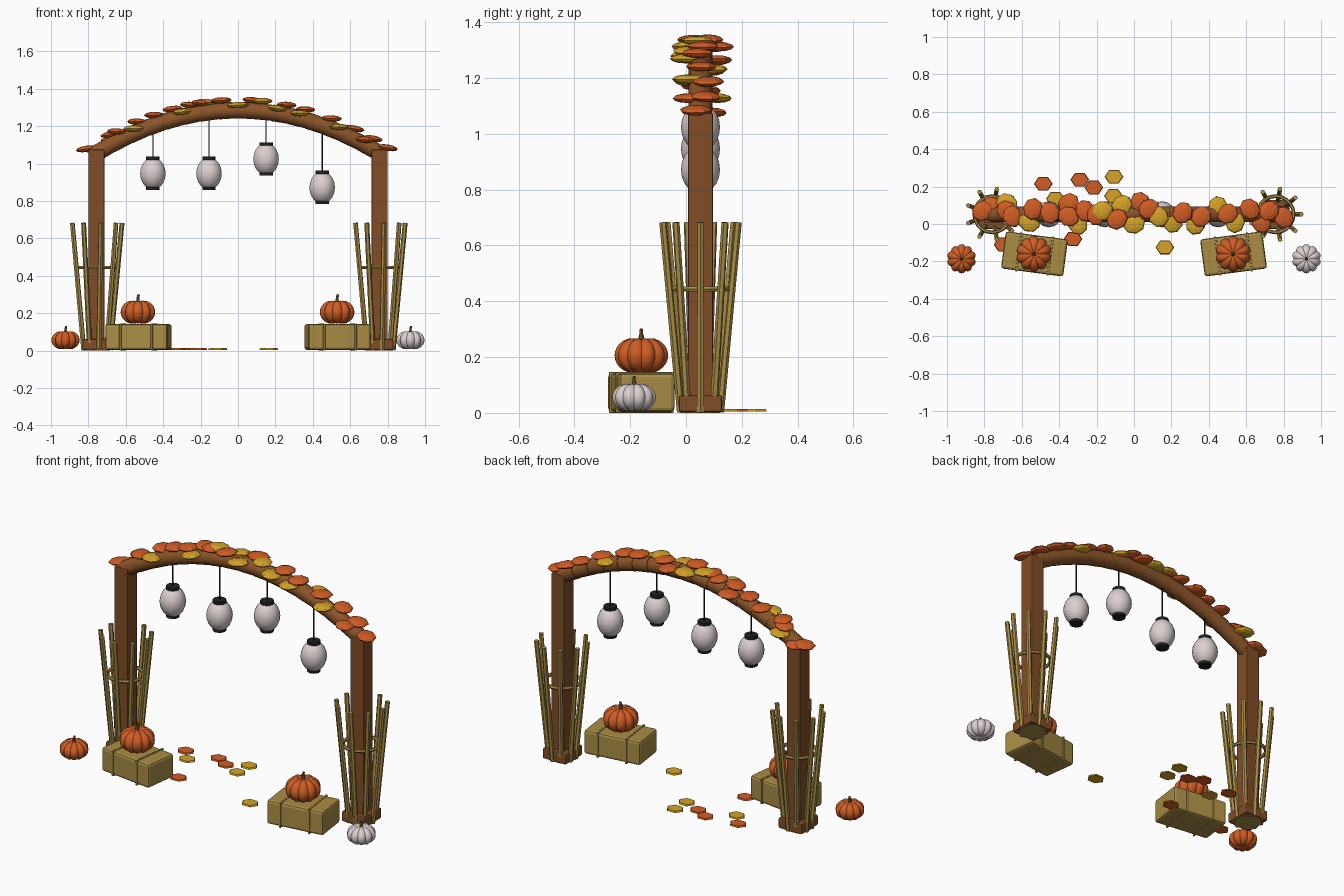
import bpy, bmesh, math, random
from mathutils import Vector, Matrix

if "Cube" in bpy.data.objects:
    bpy.data.objects.remove(bpy.data.objects["Cube"])

random.seed(4)
YC = 0.052  # depth of the arch plane

def mat(name, r, g, b):
    m = bpy.data.materials.new(name)
    m.diffuse_color = (r, g, b, 1)
    m.use_nodes = True
    m.node_tree.nodes["Principled BSDF"].inputs["Base Color"].default_value = m.diffuse_color
    return m

POST = mat("post_brown", 0.22, 0.075, 0.02)
BEAM = mat("beam_brown", 0.26, 0.09, 0.022)
STRAW = mat("straw", 0.40, 0.27, 0.06)
ORANGE = mat("pumpkin_orange", 0.62, 0.11, 0.018)
RUST = mat("leaf_orange", 0.65, 0.11, 0.018)
GOLD = mat("leaf_gold", 0.67, 0.37, 0.02)
WHITE = mat("warm_white", 0.72, 0.63, 0.63)
BLACK = mat("lantern_black", 0.015, 0.015, 0.015)
STEM = mat("stem_brown", 0.17, 0.10, 0.025)

def finish(name, bm, material, smooth=None):
    me = bpy.data.meshes.new(name)
    bm.to_mesh(me)
    bm.free()
    me.materials.append(material)
    ob = bpy.data.objects.new(name, me)
    bpy.context.collection.objects.link(ob)
    if smooth:
        bpy.ops.object.select_all(action='DESELECT')
        ob.select_set(True)
        bpy.context.view_layer.objects.active = ob
        bpy.ops.object.shade_smooth_by_angle(angle=math.radians(smooth))
    return ob

def rod(bm, a, b, r1, r2=None, sides=8):
    """Cylinder or cone between two points."""
    a, b = Vector(a), Vector(b)
    d = b - a
    m = Matrix.Translation((a + b) / 2) @ d.to_track_quat('Z', 'Y').to_matrix().to_4x4()
    bmesh.ops.create_cone(bm, cap_ends=True, segments=sides, radius1=r1,
                          radius2=r1 if r2 is None else r2, depth=d.length, matrix=m)

def box(name, loc, size, material, bevel=0.0, rot=0.0):
    bm = bmesh.new()
    bmesh.ops.create_cube(bm, size=1, matrix=Matrix.Diagonal((*size, 1)))
    if bevel:
        bmesh.ops.bevel(bm, geom=bm.edges[:], offset=bevel, segments=2,
                        profile=0.5, affect='EDGES')
    bm.transform(Matrix.Translation(loc) @ Matrix.Rotation(rot, 4, 'Z'))
    return finish(name, bm, material)

def beam_z(x):
    return 1.285 - 0.4 * x * x

# posts, feet and corn stalk bundles
for side, px in (("left", -0.757), ("right", 0.757)):
    box(side + "_post", (px, YC, 0.54), (0.085, 0.088, 1.07), POST, 0.004)
    box(side + "_post_foot", (px, YC, 0.033), (0.15, 0.155, 0.06), POST, 0.008)
    bm = bmesh.new()
    for i in range(9):
        a = 2 * math.pi * i / 9
        c, s = math.cos(a), math.sin(a)
        rod(bm, (px + 0.072 * c, YC + 0.072 * s, 0.003),
            (px + 0.137 * c, YC + 0.137 * s, 0.683), 0.014, 0.013, 6)
    rod(bm, (px, YC, 0.0), (px, YC, 0.006), 0.075, None, 9)
    finish(side + "_corn_stalks", bm, STRAW)
    bpy.ops.mesh.primitive_torus_add(major_radius=0.097, minor_radius=0.01,
                                     major_segments=20, minor_segments=6,
                                     location=(px, YC, 0.444))
    ring = bpy.context.object
    ring.name = side + "_stalk_tie"
    ring.data.materials.append(STRAW)

# arched beam made of short overlapping logs
bm = bmesh.new()
N = 16
pts = [Vector((x, YC, beam_z(x))) for x in (-0.765 + 1.53 * i / N for i in range(N + 1))]
for p, q in zip(pts, pts[1:]):
    e = (q - p) * 0.08
    rod(bm, p - e, q + e, 0.045, 0.042, 10)
finish("arched_beam", bm, BEAM, 40)

# hanging lanterns
for i, (x, z) in enumerate([(-0.455, 0.947), (-0.155, 0.947), (0.15, 1.024), (0.45, 0.872)], 1):
    bm = bmesh.new()
    bmesh.ops.create_uvsphere(bm, u_segments=14, v_segments=10, radius=1,
                              matrix=Matrix.Translation((x, YC, z)) @ Matrix.Diagonal((0.07, 0.07, 0.086, 1)))
    finish(f"lantern_{i}_shade", bm, WHITE, 40)
    bm = bmesh.new()
    rod(bm, (x, YC, z + 0.066), (x, YC, z + 0.09), 0.036, None, 12)
    rod(bm, (x, YC, z - 0.088), (x, YC, z - 0.066), 0.036, None, 12)
    rod(bm, (x, YC, z + 0.085), (x, YC, beam_z(x) - 0.03), 0.004, None, 6)
    finish(f"lantern_{i}_caps_and_cord", bm, BLACK)

# straw bales with two raised straps
for side, s in (("left", -1), ("right", 1)):
    rot = s * math.radians(7.5)
    bx, by = s * 0.532, -0.16
    box(side + "_bale", (bx, by, 0.073), (0.335, 0.2, 0.138), STRAW, 0.014, rot)
    for k, d in (("inner", -0.085), ("outer", 0.085)):
        box(f"{side}_bale_{k}_strap", (bx + d * math.cos(rot), by + d * math.sin(rot), 0.073),
            (0.011, 0.21, 0.146), STRAW, 0.003, rot)

# ribbed pumpkins
def pumpkin(name, x, y, z0, r, h, material):
    bm = bmesh.new()
    bmesh.ops.create_uvsphere(bm, u_segments=40, v_segments=14, radius=1)
    for v in bm.verts:
        a = math.atan2(v.co.y, v.co.x)
        rad = math.hypot(v.co.x, v.co.y)
        rib = 0.88 + 0.12 * abs(math.sin(5 * a)) ** 0.7
        fat = rad ** 0.85 / rad if rad > 1e-4 else 1
        dip = 1 - 0.15 * max(0, 1 - rad * 2)
        v.co = Vector((x + v.co.x * fat * rib * r, y + v.co.y * fat * rib * r,
                       z0 + h / 2 + v.co.z * dip * h / 2 * (0.5 + 0.5 * rib)))
    finish(name, bm, material, 35)
    bm = bmesh.new()
    top = z0 + h * 0.88
    rod(bm, (x, y, top), (x, y, top + r * 0.25), r * 0.13, r * 0.08, 6)
    rod(bm, (x, y, top + r * 0.22), (x + r * 0.04, y, top + r * 0.45), r * 0.08, r * 0.07, 6)
    finish(name + "_stem", bm, STEM)

pumpkin("left_bale_pumpkin", -0.535, -0.16, 0.138, 0.096, 0.136, ORANGE)
pumpkin("right_bale_pumpkin", 0.53, -0.16, 0.138, 0.096, 0.136, ORANGE)
pumpkin("left_ground_pumpkin", -0.922, -0.186, 0.003, 0.078, 0.106, ORANGE)
pumpkin("white_ground_pumpkin", 0.922, -0.186, 0.003, 0.078, 0.106, WHITE)

# plump leaves along the beam, grouped by colour: (x, y)
BEAM_LEAVES = {
    "orange": (RUST, [(-.81, .07), (-.77, .09), (-.68, .07), (-.65, .04), (-.54, .08), (-.45, .06),
                      (-.35, .11), (-.35, .04), (-.26, .07), (-.2, .05), (-.09, .025), (.035, .115),
                      (.08, .08), (.26, .06), (.36, .04), (.5, .055), (.62, .08), (.68, .01),
                      (.72, .07), (.8, .035)]),
    "gold": (GOLD, [(-.68, .11), (-.56, .01), (-.3, .0), (-.17, .07), (-.065, .1), (.0, .0),
                    (.13, .04), (.21, .01), (.33, .0), (.45, .09), (.54, .01)]),
}
for cname, (m, spots) in BEAM_LEAVES.items():
    bm = bmesh.new()
    for x, y in spots:
        lift = 0.056 if abs(y - YC) < 0.033 else 0.028
        M = (Matrix.Translation((x, y, beam_z(x) + lift))
             @ Matrix.Rotation(random.uniform(-0.12, 0.12) - 0.1 * (-x), 4, 'Y')
             @ Matrix.Rotation(random.uniform(0, 6.28), 4, 'Z')
             @ Matrix.Diagonal((0.06, 0.053, 0.017, 1)))
        bmesh.ops.create_uvsphere(bm, u_segments=8, v_segments=6, radius=1, matrix=M)
    finish(f"beam_leaves_{cname}", bm, m)

# flat six-sided leaves fallen on the ground
FALLEN = {
    "orange": (RUST, [(-.485, .215), (-.29, .237), (-.215, .195), (-.326, -.08), (-.70, -.11)]),
    "gold": (GOLD, [(-.107, .253), (-.11, .15), (.165, -.125), (-.42, .135)]),
}
for cname, (m, spots) in FALLEN.items():
    bm = bmesh.new()
    for x, y in spots:
        M = Matrix.Translation((x, y, 0.009)) @ Matrix.Diagonal((1, 0.85, 1, 1))
        bmesh.ops.create_cone(bm, cap_ends=True, segments=6, radius1=0.05, radius2=0.046,
                              depth=0.009, matrix=M @ Matrix.Rotation(math.pi / 2, 4, 'Z'))
    finish(f"fallen_leaves_{cname}", bm, m)
